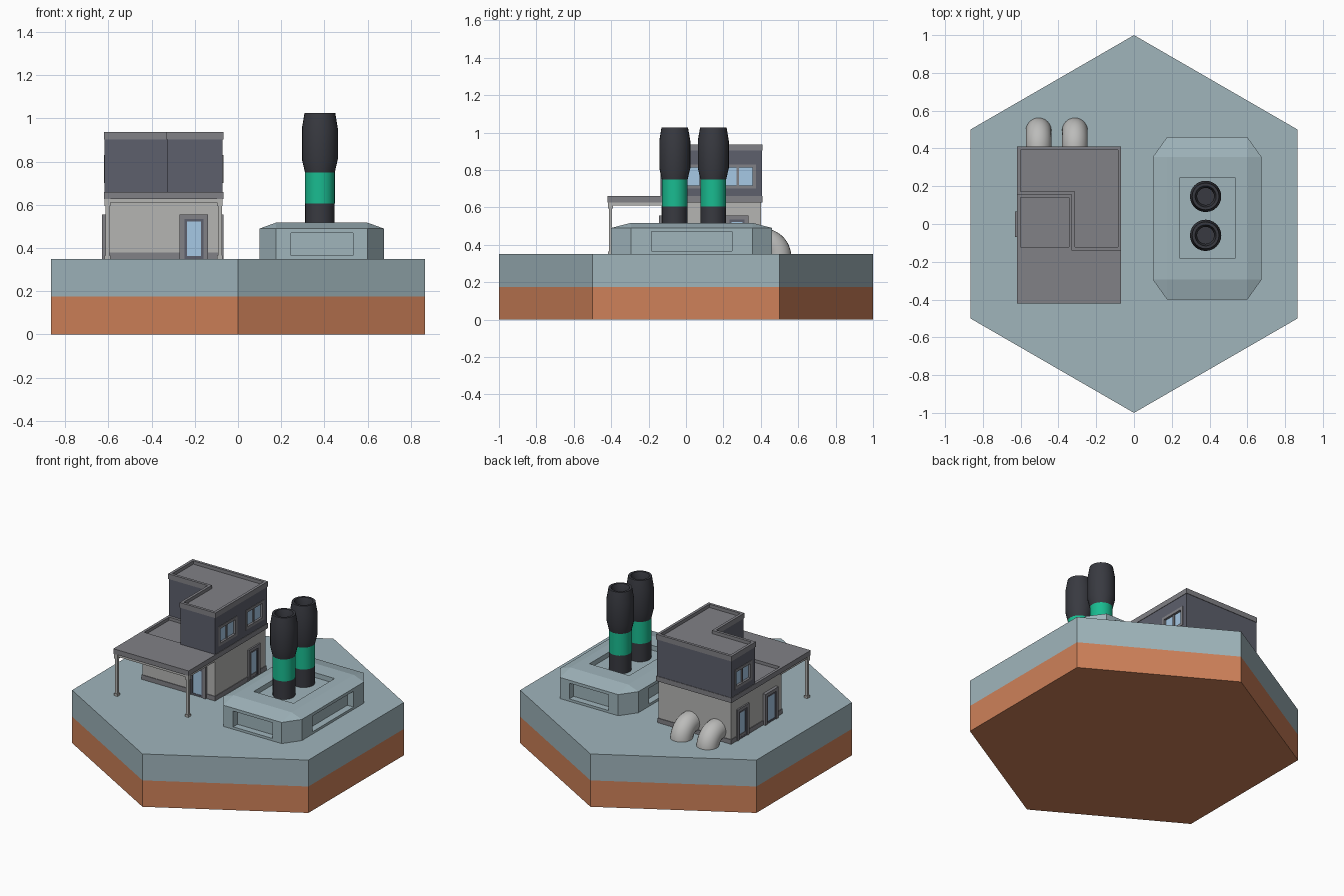
import bpy, bmesh
from math import sin, cos, pi

if "Cube" in bpy.data.objects:
    bpy.data.objects.remove(bpy.data.objects["Cube"])

def mat(name, r, g, b):
    m = bpy.data.materials.new(name)
    m.diffuse_color = (r, g, b, 1)
    m.use_nodes = True
    m.node_tree.nodes["Principled BSDF"].inputs["Base Color"].default_value = m.diffuse_color
    return m

STONE = mat("blue_grey", 0.35, 0.46, 0.50)
CLAY = mat("clay", 0.62, 0.22, 0.10)
WALL = mat("light_wall", 0.46, 0.46, 0.45)
DARK = mat("dark_wall", 0.11, 0.115, 0.15)
TRIM = mat("trim", 0.22, 0.22, 0.24)
GLASS = mat("glass", 0.38, 0.58, 0.78)
SOOT = mat("soot", 0.04, 0.042, 0.052)
GREEN = mat("green", 0.01, 0.50, 0.28)
METAL = mat("pipe_metal", 0.50, 0.50, 0.49)

def mesh_obj(name, verts, faces, m):
    me = bpy.data.meshes.new(name)
    me.from_pydata(verts, [], faces)
    bm = bmesh.new()
    bm.from_mesh(me)
    bmesh.ops.recalc_face_normals(bm, faces=bm.faces)
    bm.to_mesh(me)
    bm.free()
    ob = bpy.data.objects.new(name, me)
    bpy.context.collection.objects.link(ob)
    if m:
        me.materials.append(m)
    return ob

def loft(name, rings, m, caps=True):
    """Skin a list of equal-length vertex rings."""
    n = len(rings[0])
    verts = [v for r in rings for v in r]
    faces = [(k*n + i, k*n + (i+1) % n, (k+1)*n + (i+1) % n, (k+1)*n + i)
             for k in range(len(rings) - 1) for i in range(n)]
    if caps:
        faces += [tuple(range(n)), tuple(range(len(verts) - n, len(verts)))]
    return mesh_obj(name, verts, faces, m)

def prism(name, pts, z0, z1, m):
    return loft(name, [[(x, y, z) for x, y in pts] for z in (z0, z1)], m)

def box(name, x0, x1, y0, y1, z0, z1, m=None):
    return prism(name, [(x0, y0), (x1, y0), (x1, y1), (x0, y1)], z0, z1, m)

def activate(ob):
    bpy.ops.object.select_all(action='DESELECT')
    ob.select_set(True)
    bpy.context.view_layer.objects.active = ob

def smooth(ob):
    activate(ob)
    bpy.ops.object.shade_smooth_by_angle(angle=0.6)

def cut(ob, cutter):
    mod = ob.modifiers.new("recess", 'BOOLEAN')
    mod.operation, mod.solver, mod.object = 'DIFFERENCE', 'EXACT', cutter
    cutter.hide_render = True
    activate(ob)
    bpy.ops.object.modifier_apply(modifier=mod.name)
    bpy.data.objects.remove(cutter)

# Hexagonal ground tile in two layers
hexa = [(sin(i*pi/3), cos(i*pi/3)) for i in range(6)]
prism("tile_lower_layer", hexa, 0, 0.175, CLAY)
prism("tile_upper_layer", hexa, 0.175, 0.35, STONE)

# House footprint
X0, X1, Y0, YF, YB = -0.62, -0.068, -0.42, -0.14, 0.41
G = 0.35
IN = 0.01

def l_shape(d):
    """Upper storey outline, inset by d."""
    return [(X0+d, YB-d), (X0+d, 0.155+d), (-0.33+d, 0.155+d),
            (-0.33+d, YF+d), (X1-d, YF+d), (X1-d, YB-d)]

# Ground floor, plinth and floor slab with sunken terrace
box("ground_floor_walls", X0+IN, X1-IN, YF+IN, YB-IN, G, 0.63, WALL)
box("plinth", X0+0.006, X1-0.006, YF+0.006, YB-0.006, G, 0.38, TRIM)
slab = box("canopy_slab", X0, X1, Y0, YB, 0.627, 0.66, TRIM)
cut(slab, box("terrace_cutter", X0+0.018, -0.345, YF+0.018, 0.14, 0.64, 0.7))

# Upper storey and roof with raised rim
upper = prism("upper_floor_walls", l_shape(0.003), 0.66, 0.905, DARK)
roof = prism("roof_parapet", l_shape(0), 0.903, 0.937, TRIM)
cut(roof, prism("roof_cutter", l_shape(0.018), 0.915, 1.0, None))

# Canopy posts and beams
for side, x in (("left", X0+0.016), ("right", X1-0.016)):
    y = Y0 + 0.016
    for part, r, a, b in (("post", 0.009, G, 0.627), ("post_foot", 0.013, G, 0.365),
                          ("post_head", 0.013, 0.595, 0.627)):
        box(f"{side}_{part}", x-r, x+r, y-r, y+r, a, b, WALL)
    box(f"{side}_beam", x-0.008, x+0.008, y, YF+0.02, 0.61, 0.628, WALL)
box("front_beam", X0+0.016, X1-0.016, Y0+0.008, Y0+0.024, 0.61, 0.628, WALL)

def wall_box(name, side, u0, u1, z0, z1, d0, d1, m=None):
    """Box on a house face; d is the distance outwards from that face."""
    if side == "front":
        return box(name, u0, u1, YF-d1, YF-d0, z0, z1, m)
    if side == "right":
        return box(name, X1+d0, X1+d1, u0, u1, z0, z1, m)
    return box(name, X0-d1, X0-d0, u0, u1, z0, z1, m)

def frame(name, side, u0, u1, z0, z1, w, d0, d1, m, sill=True):
    ob = wall_box(name, side, u0, u1, z0, z1, d0, d1, m)
    cut(ob, wall_box("hole", side, u0+w, u1-w, z0+w if sill else z0-0.1,
                     z1-w, d0-0.1, d1+0.1))

# Doors: outer frame, inner frame and glass
def door(name, side, u0, u1, out):
    frame(name + "_frame", side, u0, u1, G, 0.556, 0.022, -0.03, out, TRIM, False)
    frame(name + "_leaf", side, u0+0.022, u1-0.022, G, 0.534, 0.012, -0.03, out-0.005, DARK)
    wall_box(name + "_glass", side, u0+0.03, u1-0.03, G+0.01, 0.525, -0.03, out-0.008, GLASS)

door("front_door", "front", -0.27, -0.138, 0.004)
door("right_door", "right", 0.21, 0.335, 0.0)
door("left_back_door", "left", 0.22, 0.345, 0.0)
door("left_door", "left", -0.07, 0.066, 0.01)

# Upper windows: recessed frame with two panes
def window(name, side, u0, u1):
    z0, z1 = 0.70, 0.83
    cut(upper, wall_box("hole", side, u0, u1, z0, z1, -0.03, 0.1))
    frame(name + "_frame", side, u0, u1, z0, z1, 0.018, -0.03, 0.0, TRIM)
    um = (u0 + u1) / 2
    wall_box(name + "_mullion", side, um-0.006, um+0.006, z0+0.01, z1-0.01, -0.03, -0.008, TRIM)
    wall_box(name + "_glass", side, u0+0.01, u1-0.01, z0+0.01, z1-0.01, -0.03, -0.015, GLASS)

window("right_front_window", "right", -0.105, 0.09)
window("right_back_window", "right", 0.18, 0.373)
window("left_window", "left", 0.19, 0.375)

# Elbow pipes from the back wall into the ground
for i, x in enumerate((-0.505, -0.313)):
    rings = []
    for k in range(-1, 13):
        a = max(k, 0) / 12 * pi / 2
        back = 0.03 if k < 0 else 0
        rings.append([(x + 0.068*cos(t),
                       YB - back + (0.085 + 0.068*sin(t))*sin(a),
                       0.335 + (0.085 + 0.068*sin(t))*cos(a))
                      for t in (j*pi/12 for j in range(24))])
    smooth(loft(f"elbow_pipe_{i+1}", rings, METAL))

# Machine block: chamfered octagon sloping to a rectangular top
ax, bx, ay, by = 0.10, 0.675, -0.40, 0.46
cx, dx, cy, dy = 0.175, 0.60, -0.295, 0.355
octa = [(cx, ay), (dx, ay), (bx, cy), (bx, dy), (dx, by), (cx, by), (ax, dy), (ax, cy)]
top = [(cx, cy), (dx, cy), (dx, dy), (cx, dy)]
verts = [(*p, G) for p in octa] + [(*p, 0.49) for p in octa] + [(*p, 0.517) for p in top]
faces = [(i, (i+1) % 8, 8 + (i+1) % 8, 8 + i) for i in range(8)]
faces += [tuple(range(8)), (16, 17, 18, 19)]
for i in range(4):
    a, b, c = 8 + 2*i, 9 + 2*i, 8 + (2*i + 2) % 8
    faces += [(a, b, 16 + (i+1) % 4, 16 + i), (b, c, 16 + (i+1) % 4)]
block = mesh_obj("machine_block", verts, faces, STONE)
D = 0.045
for y0, y1 in ((ay-0.1, ay+D), (by-D, by+0.1)):
    cut(block, box("vent_cutter", 0.245, 0.533, y0, y1, 0.366, 0.47))
for x0, x1 in ((ax-0.1, ax+D), (bx-D, bx+0.1)):
    cut(block, box("vent_cutter", x0, x1, -0.185, 0.245, 0.366, 0.47))
cut(block, box("top_cutter", 0.243, 0.535, -0.183, 0.247, 0.485, 0.6))

# Chimneys: turned sections
def turned(name, x, y, profile, m, caps=True):
    rings = [[(x + r*cos(j*pi/12), y + r*sin(j*pi/12), z) for j in range(24)]
             for r, z in profile]
    smooth(loft(name, rings, m, caps))

for name, y in (("front", -0.06), ("back", 0.146)):
    turned(name + "_chimney_base", 0.379, y, [(0.068, 0.475), (0.068, 0.605)], SOOT)
    turned(name + "_chimney_band", 0.379, y, [(0.069, 0.605), (0.069, 0.75)], GREEN)
    turned(name + "_chimney_top", 0.379, y,
           [(0.069, 0.75), (0.083, 0.81), (0.083, 0.955), (0.071, 1.026),
            (0.056, 1.026), (0.045, 0.985), (0.045, 0.90)], SOOT)
